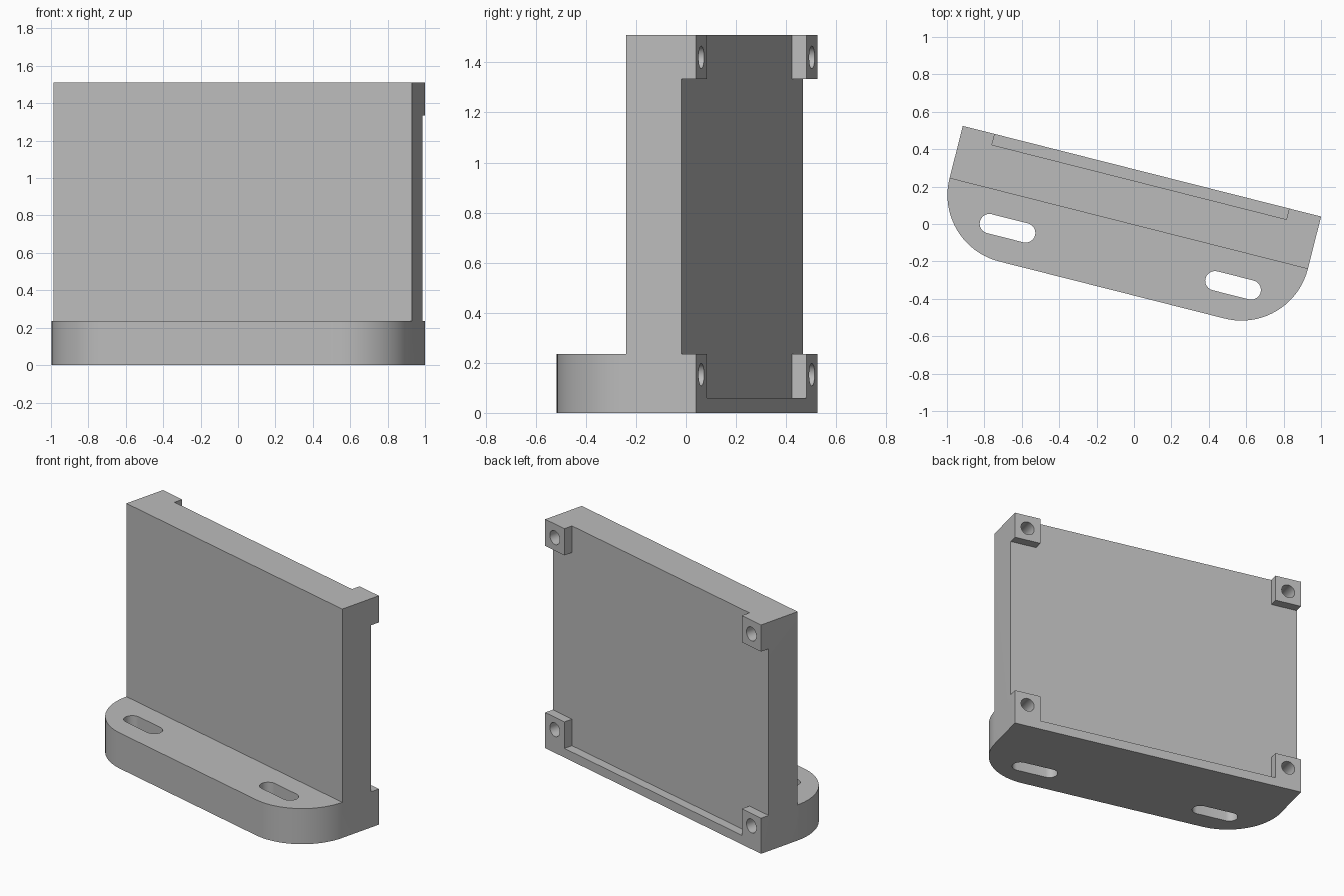
import bpy, bmesh
from math import pi, sin, cos, radians
from mathutils import Matrix, Vector

if "Cube" in bpy.data.objects:
    bpy.data.objects.remove(bpy.data.objects["Cube"], do_unlink=True)

# Bracket dimensions, in the bracket's own unrotated frame
LEFT, RIGHT = -1.016, 0.96
MID = (LEFT + RIGHT) / 2
FRONT, WALL, RECESS, BACK = -0.371, -0.005, 0.224, 0.284
TOP, BASE, LEDGE, PAD = 1.51, 0.235, 0.06, 0.176
TURN = Matrix.Rotation(radians(-14.2), 4, 'Z')

grey = bpy.data.materials.new("plain_grey")
grey.use_nodes = True
grey.diffuse_color = (0.5, 0.5, 0.5, 1)
grey.node_tree.nodes["Principled BSDF"].inputs["Base Color"].default_value = (0.5, 0.5, 0.5, 1)


def arc(cx, cy, r, start, end, steps=20):
    angles = [start + (end - start) * i / steps for i in range(steps + 1)]
    return [(cx + r * cos(a), cy + r * sin(a)) for a in angles]


def prism(name, outline, low, high):
    """Extrude a counter-clockwise outline upwards."""
    bm = bmesh.new()
    face = bm.faces.new([bm.verts.new((x, y, low)) for x, y in outline])
    grown = bmesh.ops.extrude_face_region(bm, geom=[face])["geom"]
    bmesh.ops.translate(bm, vec=(0, 0, high - low),
                        verts=[v for v in grown if isinstance(v, bmesh.types.BMVert)])
    bmesh.ops.recalc_face_normals(bm, faces=bm.faces)
    mesh = bpy.data.meshes.new(name)
    bm.to_mesh(mesh)
    bm.free()
    mesh.materials.append(grey)
    obj = bpy.data.objects.new(name, mesh)
    bpy.context.collection.objects.link(obj)
    return obj


def box(name, x0, x1, y0, y1, z0, z1):
    return prism(name, [(x0, y0), (x1, y0), (x1, y1), (x0, y1)], z0, z1)


def combine(target, tool, operation):
    mod = target.modifiers.new(operation, 'BOOLEAN')
    mod.object, mod.operation, mod.solver = tool, operation, 'EXACT'
    bpy.context.view_layer.objects.active = target
    bpy.ops.object.modifier_apply(modifier=mod.name)
    bpy.data.objects.remove(tool, do_unlink=True)


# Foot with two large rounded front corners
r = WALL - FRONT
outline = [(RIGHT, BACK), (LEFT, BACK)]
outline += arc(LEFT + r, WALL, r, pi, 1.5 * pi)
outline += arc(RIGHT - r, WALL, r, 1.5 * pi, 2 * pi)
bracket = prism("mounting_bracket", outline, 0, BASE)

# Upright wall
combine(bracket, box("wall", LEFT, RIGHT, WALL, BACK, 0, TOP), 'UNION')

# Back recess, leaving four corner pads and a bottom ledge
combine(bracket, box("tall_recess", LEFT + PAD, RIGHT - PAD, RECESS, BACK + 0.1,
                     LEDGE, TOP + 0.1), 'DIFFERENCE')
combine(bracket, box("wide_recess", LEFT - 0.1, RIGHT + 0.1, RECESS, BACK + 0.1,
                     BASE, TOP - PAD), 'DIFFERENCE')

# Slots in the foot and blind screw holes in the pads
for side in (-1, 1):
    x = MID + side * 0.622
    slot = arc(x + 0.1, -0.188, 0.052, -pi / 2, pi / 2, 12)
    slot += arc(x - 0.1, -0.188, 0.052, pi / 2, 1.5 * pi, 12)
    combine(bracket, prism("slot", slot, -0.1, BASE + 0.1), 'DIFFERENCE')
    for z in (0.153, 1.42):
        hole = prism("hole", arc(0, 0, 0.045, 0, 2 * pi, 32)[:-1], -0.1, 0.2)
        hole.data.transform(Matrix.Translation(Vector((MID + side * 0.9, BACK, z)))
                            @ Matrix.Rotation(pi / 2, 4, 'X'))
        combine(bracket, hole, 'DIFFERENCE')

# Turn into place and smooth the rounded faces
bracket.data.transform(TURN)
bpy.ops.object.select_all(action='DESELECT')
bracket.select_set(True)
bpy.context.view_layer.objects.active = bracket
bpy.ops.object.shade_smooth_by_angle(angle=radians(30))
